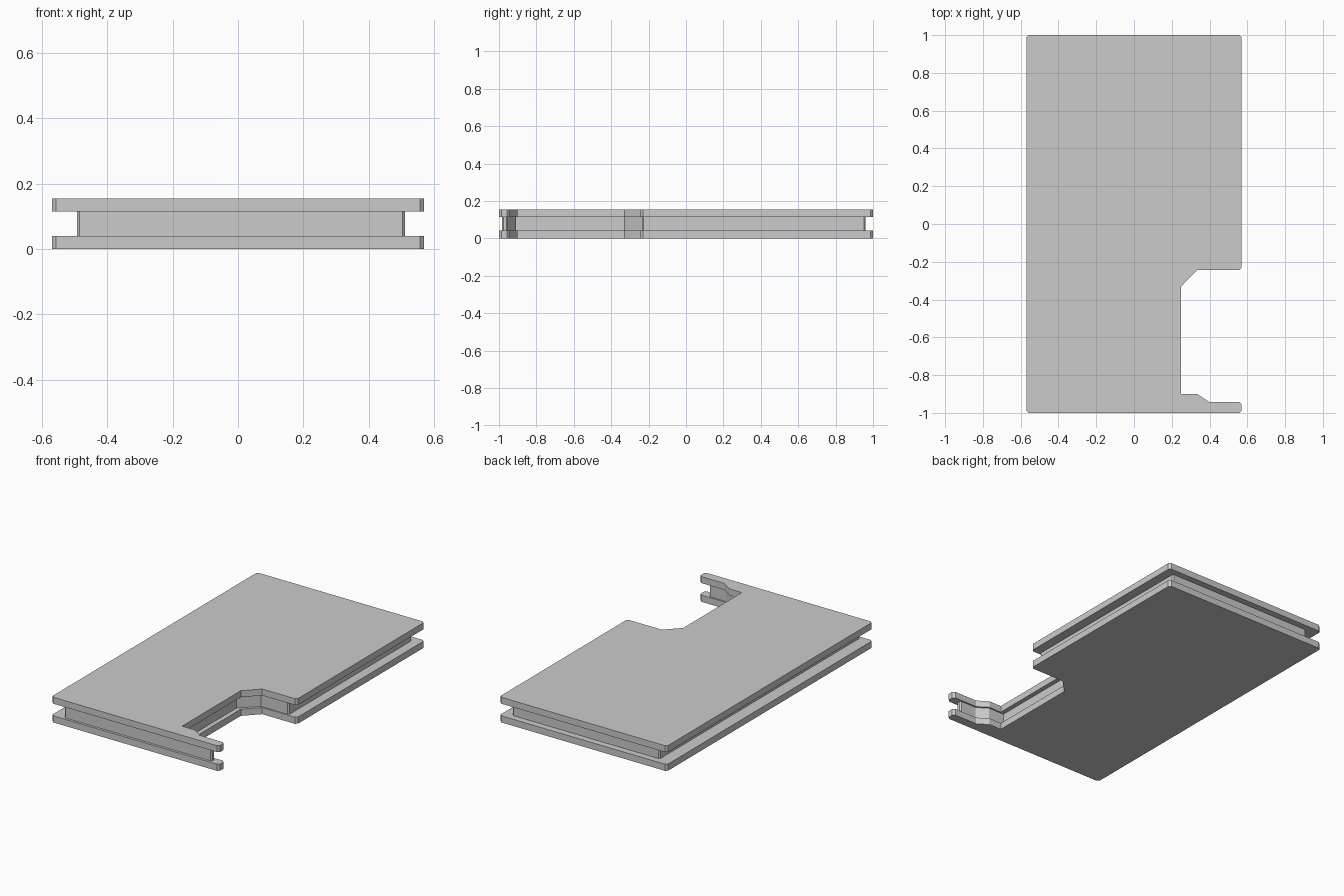
import bpy, bmesh

if "Cube" in bpy.data.objects:
    bpy.data.objects.remove(bpy.data.objects["Cube"])


def slab(name, outline, z0, z1):
    """Extrude a closed counter-clockwise outline between two heights."""
    bm = bmesh.new()
    face = bm.faces.new([bm.verts.new((x, y, z0)) for x, y in outline])
    ext = bmesh.ops.extrude_face_region(bm, geom=[face], use_keep_orig=True)
    top = [g for g in ext["geom"] if isinstance(g, bmesh.types.BMVert)]
    bmesh.ops.translate(bm, verts=top, vec=(0, 0, z1 - z0))
    bmesh.ops.recalc_face_normals(bm, faces=bm.faces[:])
    mesh = bpy.data.meshes.new(name)
    bm.to_mesh(mesh)
    bm.free()
    obj = bpy.data.objects.new(name, mesh)
    bpy.context.collection.objects.link(obj)
    return obj


def chamfered_outline(x0, x1, y0, y1, c, notch, lip):
    """Rectangle with clipped corners and an edge notch above a thin arm."""
    return [(x0 + c, y0), (x1 - c, y0), (x1, y0 + c),
            (x1, lip - c), (x1 - c, lip),
            *notch,
            (x1 - c, notch[-1][1]), (x1, notch[-1][1] + c),
            (x1, y1 - c), (x1 - c, y1),
            (x0 + c, y1), (x0, y1 - c), (x0, y0 + c)]


# Outer plates with the stepped notch on the right edge
plate = chamfered_outline(-0.57, 0.57, -1.0, 1.0, 0.013,
                          [(0.40, -0.943), (0.335, -0.90), (0.25, -0.90),
                           (0.25, -0.33), (0.335, -0.243)], -0.943)
slab("bottom_plate", plate, 0.0, 0.041)
slab("top_plate", plate, 0.115, 0.155)

# Recessed core between the plates
core = chamfered_outline(-0.493, 0.511, -0.985, 0.96, 0.008,
                         [(0.395, -0.953), (0.33, -0.91), (0.222, -0.91),
                          (0.222, -0.33), (0.32, -0.235)], -0.953)
slab("core", core, 0.041, 0.115)
